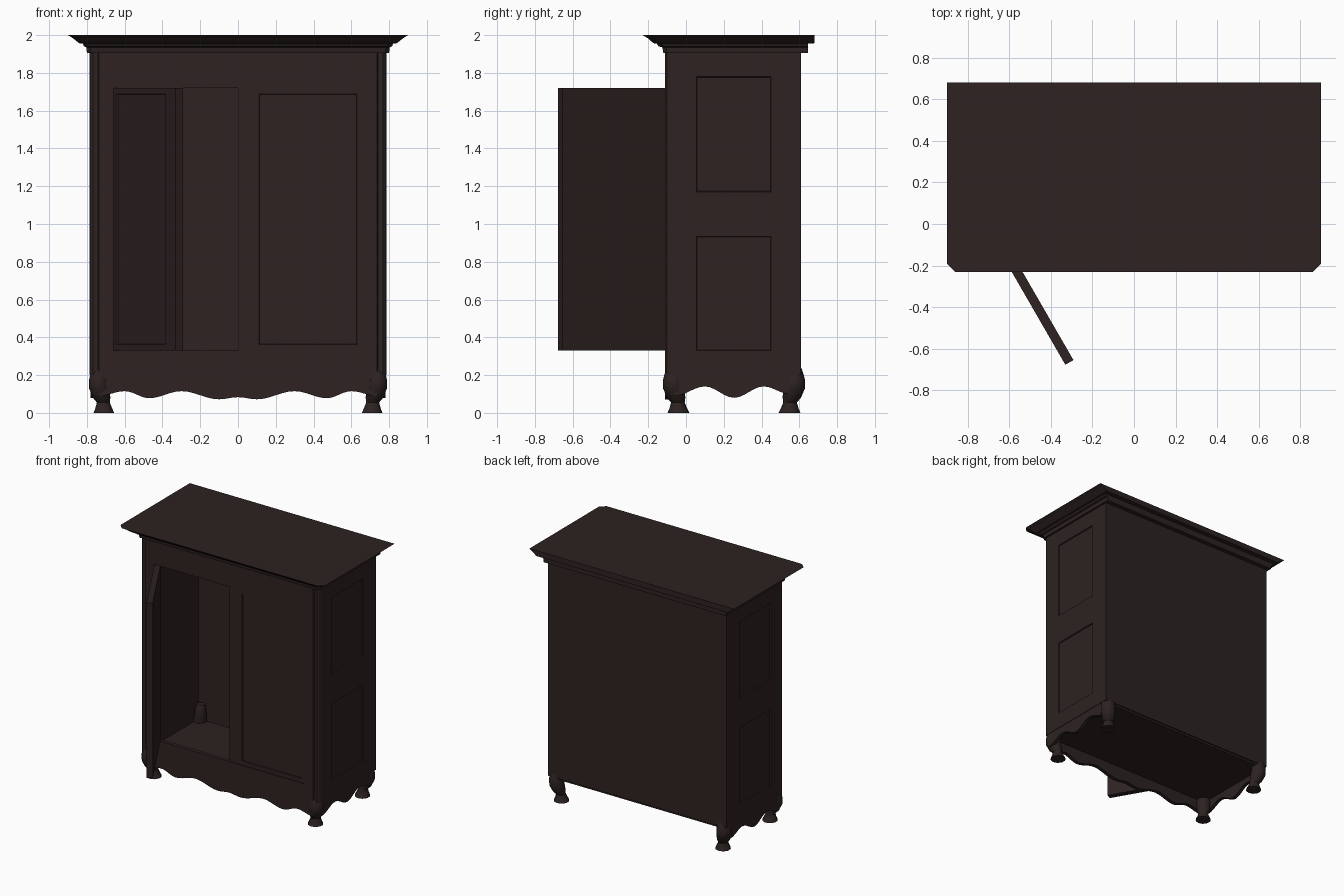
import bpy, bmesh, math

if "Cube" in bpy.data.objects:
    bpy.data.objects.remove(bpy.data.objects["Cube"])

wood = bpy.data.materials.new("dark brown wood")
wood.diffuse_color = (0.026, 0.016, 0.0155, 1)
wood.use_nodes = True
wood.node_tree.nodes["Principled BSDF"].inputs["Base Color"].default_value = wood.diffuse_color


def finish(name, bm, smooth=False):
    bmesh.ops.recalc_face_normals(bm, faces=bm.faces)
    me = bpy.data.meshes.new(name)
    bm.to_mesh(me)
    bm.free()
    me.materials.append(wood)
    ob = bpy.data.objects.new(name, me)
    bpy.context.collection.objects.link(ob)
    if smooth:
        bpy.ops.object.select_all(action='DESELECT')
        ob.select_set(True)
        bpy.context.view_layer.objects.active = ob
        bpy.ops.object.shade_smooth_by_angle(angle=math.radians(40))
    return ob


def box(name, lo, hi):
    return prism(name, [(lo[0], lo[1]), (hi[0], lo[1]), (hi[0], hi[1]), (lo[0], hi[1])],
                 lo[2], hi[2], lambda u, v, w: (u, v, w))


def prism(name, outline, a, b, place):
    bm = bmesh.new()
    rings = [[bm.verts.new(place(u, v, w)) for u, v in outline] for w in (a, b)]
    loft(bm, rings)
    return finish(name, bm)


def loft(bm, rings):
    n = len(rings[0])
    for r, s in zip(rings, rings[1:]):
        for i in range(n):
            bm.faces.new((r[i], r[(i + 1) % n], s[(i + 1) % n], s[i]))
    bm.faces.new(rings[0])
    bm.faces.new(rings[-1])


def board(name, us, vs, thick, panels, loc, turn):
    """Upright board with sunken panels in the chosen grid cells."""
    bm = bmesh.new()
    g = [[bm.verts.new((u, 0, v)) for v in vs] for u in us]
    sunk = []
    for i in range(len(us) - 1):
        for j in range(len(vs) - 1):
            f = bm.faces.new((g[i][j], g[i + 1][j], g[i + 1][j + 1], g[i][j + 1]))
            if (i, j) in panels:
                sunk.append(f)
    # edges and plain back
    n, m = len(us) - 1, len(vs) - 1
    rim = ([g[i][0] for i in range(n)] + [g[n][j] for j in range(m)]
           + [g[i][m] for i in range(n, 0, -1)] + [g[0][j] for j in range(m, 0, -1)])
    back = [bm.verts.new((v.co.x, thick, v.co.z)) for v in rim]
    for i in range(len(rim)):
        k = (i + 1) % len(rim)
        bm.faces.new((rim[i], back[i], back[k], rim[k]))
    bm.faces.new(back)
    bmesh.ops.recalc_face_normals(bm, faces=bm.faces)
    bmesh.ops.inset_individual(bm, faces=sunk, thickness=0.005, depth=-0.008)
    ob = finish(name, bm)
    ob.location = loc
    ob.rotation_euler = (0, 0, math.radians(turn))
    return ob


def wave(points, steps=6):
    """Smooth scalloped edge through low and high points."""
    out = []
    for (u0, v0), (u1, v1) in zip(points, points[1:]):
        for k in range(steps):
            t = k / steps
            out.append((u0 + (u1 - u0) * t, v0 + (v1 - v0) * (1 - math.cos(math.pi * t)) / 2))
    return out + [points[-1]]


# cornice: rings of z, half width, front, back, corner cut
bm = bmesh.new()
rings = []
for z, hx, yf, yb, c in [(1.905, 0.79, -0.112, 0.62, 0.02), (1.905, 0.80, -0.12, 0.645, 0.02),
                         (1.935, 0.803, -0.125, 0.645, 0.02), (1.94, 0.815, -0.145, 0.645, 0.025),
                         (1.955, 0.822, -0.155, 0.645, 0.025), (1.957, 0.84, -0.17, 0.68, 0.03),
                         (1.972, 0.86, -0.19, 0.68, 0.03), (1.982, 0.872, -0.2, 0.68, 0.035),
                         (2.0, 0.9, -0.23, 0.68, 0.04)]:
    ring = [(-hx + c, yf), (hx - c, yf), (hx, yf + c), (hx, yb), (-hx, yb), (-hx, yf + c)]
    rings.append([bm.verts.new((x, y, z)) for x, y in ring])
loft(bm, rings)
finish("cornice", bm)

# carcass
box("back_panel", (-0.76, 0.59, 0.2), (0.76, 0.61, 1.91))
box("floor_board", (-0.76, -0.085, 0.185), (0.76, 0.6, 0.2))
box("top_rail", (-0.735, -0.11, 1.72), (0.735, -0.08, 1.91))

# scalloped front apron, also the bottom rail
half = [(0, 0.083), (0.1, 0.072), (0.3, 0.115), (0.47, 0.078), (0.6, 0.115), (0.735, 0.09)]
edge = wave([(-u, v) for u, v in half[:0:-1]] + half)
prism("front_apron", edge + [(0.735, 0.33), (-0.735, 0.33)], -0.11, -0.08,
      lambda u, v, w: (u, w, v))

side_edge = wave([(-0.06, 0.09), (0.1, 0.14), (0.255, 0.08), (0.41, 0.14), (0.55, 0.1)])
post = [(0.735, -0.11), (0.741, -0.1), (0.768, -0.103), (0.779, -0.095),
        (0.785, -0.08), (0.785, -0.05), (0.735, -0.05)]
vs = [0.2, 0.33, 0.935, 1.17, 1.78, 1.91]
for s, side in ((1, "right"), (-1, "left")):
    box(side + "_stile", (min(s * .66, s * .735), -0.11, 0.33), (max(s * .66, s * .735), -0.08, 1.72))
    prism(side + "_corner_post", [(s * x, y) for x, y in post], 0.2, 1.91,
          lambda u, v, w: (u, v, w))
    board(side + "_side", sorted(s * y for y in (-0.07, 0.055, 0.45, 0.61)), vs, 0.025,
          {(1, 1), (1, 3)}, (s * 0.785, 0, 0), s * 90)
    prism(side + "_apron", side_edge + [(0.55, 0.2), (-0.06, 0.2)], s * 0.755, s * 0.782,
          lambda u, v, w: (w, u, v))
    # curved legs, whose tops rise inside the carcass
    for base, d, end in ((-0.04, -1, "front"), (0.548, 1, "back")):
        bm = bmesh.new()
        rings = []
        for z, off, r in [(0, 0, 0.056), (0.025, 0.001, 0.045), (0.055, 0.003, 0.035),
                          (0.08, 0.012, 0.047), (0.13, 0.024, 0.056), (0.17, 0.026, 0.055),
                          (0.2, 0.024, 0.05), (0.25, 0.012, 0.045), (0.32, 0.01, 0.037),
                          (0.34, 0.01, 0.028)]:
            rings.append([bm.verts.new((s * (0.71 + off) + r * math.cos(a) * 1.03,
                                        base + d * off + r * math.sin(a) * 1.03, z))
                          for a in [math.pi * (k + 0.5) / 5 for k in range(10)]])
        loft(bm, rings)
        finish(end + "_" + side + "_leg", bm, True)

# doors: the right one closed, the left one swung open
door_z = [0.33, 0.362, 1.688, 1.72]
board("right_door", [0, 0.11, 0.63, 0.66], door_z, 0.045, {(1, 1)}, (0, -0.105, 0), 0)
board("left_door", [0, 0.03, 0.55, 0.66], door_z, 0.045, {(1, 1)}, (-0.66, -0.105, 0), -60)
